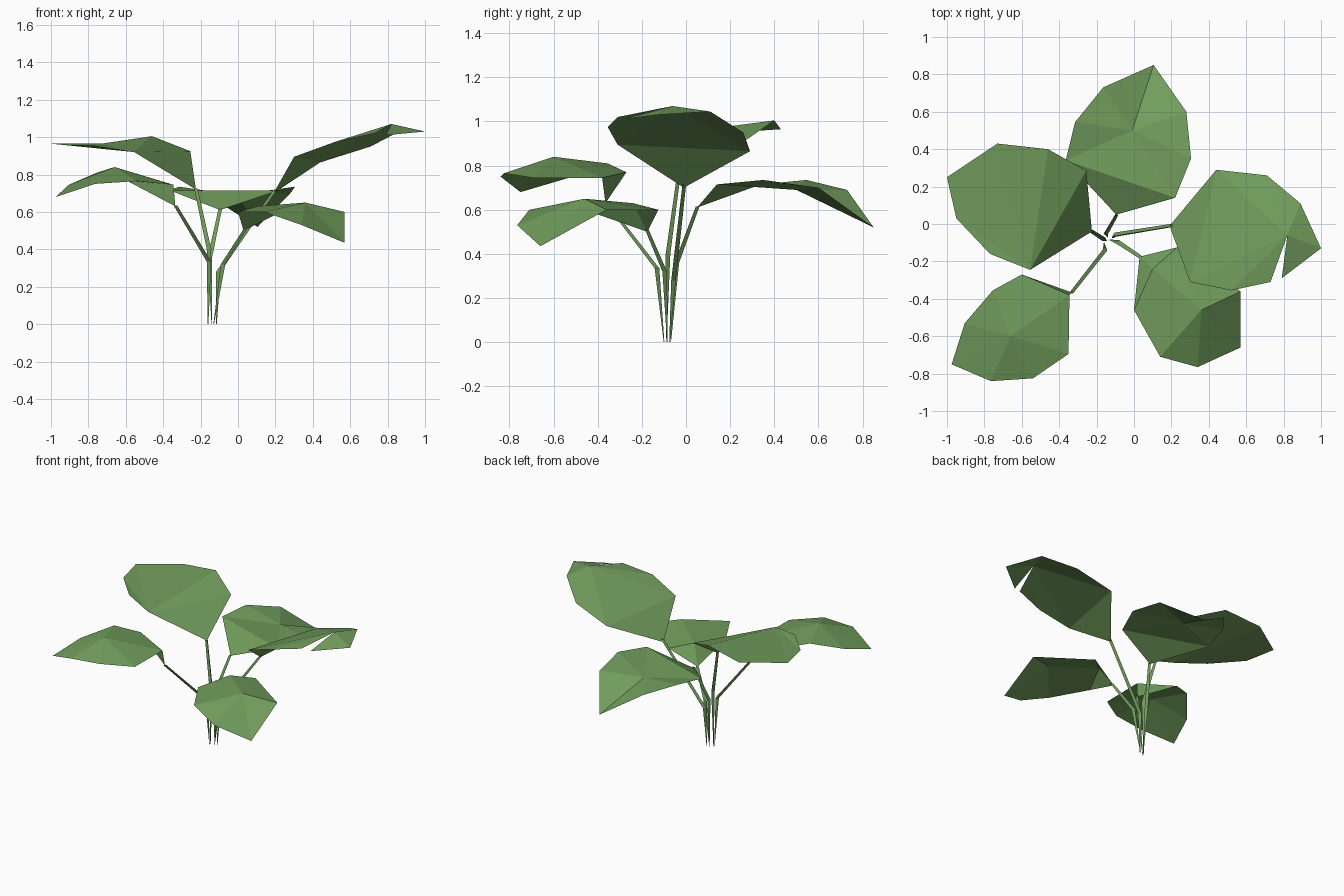
import bpy, bmesh, math
from mathutils import Vector

green = bpy.data.materials.new("leaf green")
green.diffuse_color = (0.165, 0.335, 0.107, 1)


def finish(name, bm):
    me = bpy.data.meshes.new(name)
    bm.to_mesh(me)
    bm.free()
    me.materials.append(green)
    ob = bpy.data.objects.new(name, me)
    bpy.context.collection.objects.link(ob)


def up_face(bm, verts):
    f = bm.faces.new(verts)
    f.normal_update()
    if f.normal.z < 0:
        f.normal_flip()


def leaf(name, neck, rim, hub=None, closed_tip=None):
    """Thin faceted blade: a neck triangle at the stem, then a fan around a hub.
    closed_tip = rim index after which the blade is split (torn notch)."""
    bm = bmesh.new()
    n = bm.verts.new(neck)
    r = [bm.verts.new(p) for p in rim]
    if hub:
        h = bm.verts.new(hub)
        up_face(bm, (n, r[0], r[-1]))
        for i in range(len(r)):
            if i != closed_tip:
                up_face(bm, (h, r[i], r[(i + 1) % len(r)]))
    else:
        up_face(bm, (n, r[0], r[-1]))
        for i in range(len(r) - 2):
            up_face(bm, (r[-1], r[i], r[i + 1]))
    finish(name, bm)


def stem(name, pts, radii):
    """Thin three-sided tapering stalk along a bent path."""
    bm = bmesh.new()
    rings = []
    for p, rad in zip(pts, radii):
        rings.append([bm.verts.new(Vector(p) + Vector((rad * math.cos(a), rad * math.sin(a), 0)))
                      for a in (math.radians(90 + 120 * k) for k in range(3))])
    for lo, hi in zip(rings, rings[1:]):
        for k in range(3):
            j = (k + 1) % 3
            bm.faces.new((lo[k], lo[j], hi[j], hi[k]))
    finish(name, bm)


# Right leaf, highest, with a split near the tip
leaf("right_leaf", (0.19, -0.01, 0.70),
     [(0.44, 0.29, 0.865), (0.71, 0.26, 0.95), (0.89, 0.11, 1.045), (1.0, -0.13, 1.03),
      (0.79, -0.29, 1.01), (0.73, -0.31, 1.02), (0.52, -0.355, 0.975), (0.30, -0.31, 0.895)],
     hub=(0.82, -0.06, 1.07), closed_tip=4)

# Left leaf, flat beyond a steep neck
leaf("left_leaf", (-0.225, -0.04, 0.72),
     [(-0.255, 0.285, 0.925), (-0.46, 0.40, 1.005), (-0.73, 0.43, 0.965), (-1.0, 0.25, 0.965),
      (-0.95, 0.03, 0.96), (-0.77, -0.16, 0.955), (-0.555, -0.245, 0.92)])

# Back leaf
leaf("back_leaf", (-0.095, 0.05, 0.61),
     [(-0.365, 0.34, 0.715), (-0.315, 0.545, 0.735), (-0.165, 0.73, 0.69), (0.105, 0.85, 0.52),
      (0.28, 0.60, 0.70), (0.305, 0.35, 0.735), (0.22, 0.14, 0.715)],
     hub=(-0.01, 0.50, 0.69))

# Front left leaf, domed
leaf("front_left_leaf", (-0.335, -0.365, 0.63),
     [(-0.60, -0.27, 0.77), (-0.755, -0.355, 0.81), (-0.905, -0.53, 0.745),
      (-0.975, -0.75, 0.68), (-0.765, -0.84, 0.75), (-0.54, -0.825, 0.765),
      (-0.35, -0.695, 0.745), (-0.345, -0.38, 0.745)],
     hub=(-0.66, -0.60, 0.84))

# Front right leaf, lowest, drooping to the front
leaf("front_right_leaf", (0.03, -0.175, 0.50),
     [(0.0, -0.46, 0.60), (0.14, -0.71, 0.60), (0.34, -0.765, 0.53), (0.57, -0.66, 0.435),
      (0.57, -0.36, 0.60), (0.23, -0.125, 0.60), (0.10, -0.24, 0.63)],
     hub=(0.36, -0.46, 0.65))
bm = bmesh.new()
up_face(bm, [bm.verts.new(p) for p in
             ((0.03, -0.175, 0.50), (0.10, -0.24, 0.63), (0.23, -0.125, 0.60))])
finish("front_right_leaf_neck", bm)

# Stems: root, bend, leaf neck
paths = {
    "right": ((-0.115, -0.075, 0), (-0.105, -0.06, 0.28), (0.20, -0.01, 0.72)),
    "left": ((-0.16, -0.09, 0), (-0.155, -0.085, 0.40), (-0.225, -0.04, 0.725)),
    "back": ((-0.14, -0.07, 0), (-0.15, -0.045, 0.36), (-0.095, 0.05, 0.615)),
    "front_left": ((-0.16, -0.10, 0), (-0.155, -0.135, 0.335), (-0.335, -0.365, 0.635)),
    "front_right": ((-0.13, -0.085, 0), (-0.08, -0.10, 0.32), (0.04, -0.18, 0.51)),
}
for side, pts in paths.items():
    stem(side + "_stem", pts, (0.002, 0.014, 0.011))
